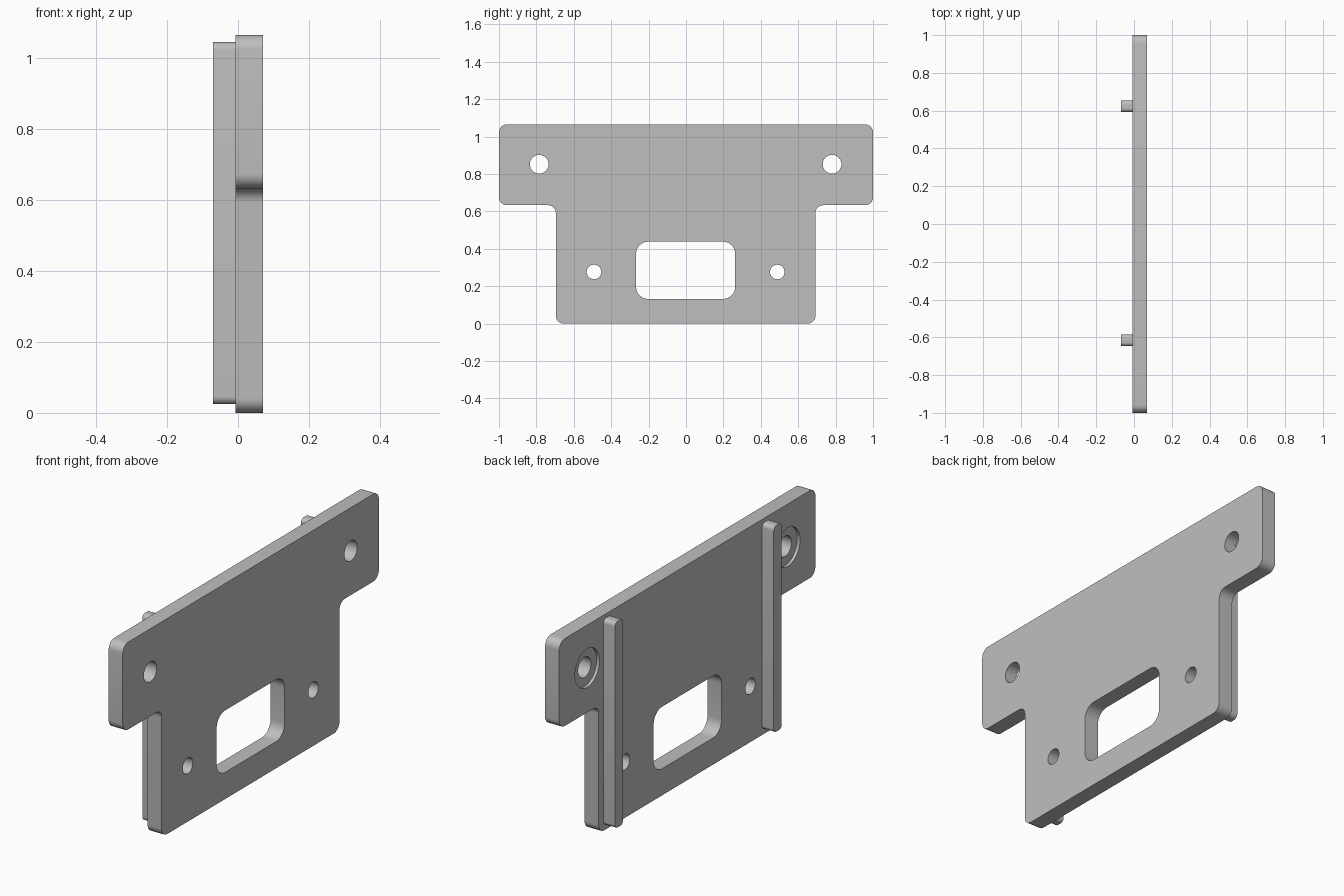
import bpy
import bmesh
from math import pi, cos, sin
from mathutils import Vector

cube = bpy.data.objects.get("Cube")
if cube:
    bpy.data.objects.remove(cube, do_unlink=True)

grey = bpy.data.materials.new("light_grey")
grey.use_nodes = True
COLOUR = (0.52, 0.52, 0.52, 1)
grey.diffuse_color = COLOUR
grey.node_tree.nodes["Principled BSDF"].inputs["Base Color"].default_value = COLOUR

FRONT, FACE, BACK = 0.07, -0.007, -0.07  # x levels of plate and ribs
SHIFT = -0.002                           # slight sideways offset of the details


def rounded(corners, radius, steps=8):
    """Round every right-angled corner of a (y, z) outline."""
    points = []
    for i, c in enumerate(corners):
        c = Vector(c)
        a = (Vector(corners[i - 1]) - c).normalized() * radius
        b = (Vector(corners[(i + 1) % len(corners)]) - c).normalized() * radius
        for k in range(steps + 1):
            t = k / steps * pi / 2
            points.append(c + a * (1 - sin(t)) + b * (1 - cos(t)))
    return points


def rectangle(y0, y1, z0, z1, radius):
    return rounded([(y0, z0), (y1, z0), (y1, z1), (y0, z1)], radius)


def circle(y, z, radius, sides=40):
    return [(y + radius * cos(2 * pi * i / sides), z + radius * sin(2 * pi * i / sides))
            for i in range(sides)]


def prism(name, outline, x0, x1):
    """Extrude a (y, z) outline along x."""
    bm = bmesh.new()
    face = bm.faces.new([bm.verts.new((x0, y, z)) for y, z in outline])
    made = bmesh.ops.extrude_face_region(bm, geom=[face])["geom"]
    verts = [v for v in made if isinstance(v, bmesh.types.BMVert)]
    bmesh.ops.translate(bm, verts=verts, vec=(x1 - x0, 0, 0))
    bmesh.ops.recalc_face_normals(bm, faces=bm.faces)
    mesh = bpy.data.meshes.new(name)
    bm.to_mesh(mesh)
    bm.free()
    mesh.materials.append(grey)
    obj = bpy.data.objects.new(name, mesh)
    bpy.context.collection.objects.link(obj)
    return obj


def activate(obj):
    bpy.ops.object.select_all(action='DESELECT')
    obj.select_set(True)
    bpy.context.view_layer.objects.active = obj


def cut(obj, outline, x0=-0.2, x1=0.2):
    cutter = prism("cutter", outline, x0, x1)
    cutter.hide_render = True
    mod = obj.modifiers.new("cut", 'BOOLEAN')
    mod.operation = 'DIFFERENCE'
    mod.solver = 'EXACT'
    mod.object = cutter
    activate(obj)
    bpy.ops.object.modifier_apply(modifier=mod.name)
    bpy.data.objects.remove(cutter, do_unlink=True)


# T-shaped mounting plate
left, right = SHIFT - 0.694, SHIFT + 0.694
plate = prism("mounting_plate", rounded([
    (left, 0), (right, 0), (right, 0.633), (1, 0.633),
    (1, 1.065), (-1, 1.065), (-1, 0.633), (left, 0.633)], 0.042), FACE, FRONT)

# Window, screw holes and shallow counterbores
cut(plate, rectangle(SHIFT - 0.265, SHIFT + 0.265, 0.132, 0.438, 0.065))
for side in (-1, 1):
    cut(plate, circle(SHIFT + side * 0.783, 0.852, 0.05))
    cut(plate, circle(SHIFT + side * 0.49, 0.276, 0.039))
    cut(plate, circle(SHIFT + side * 0.783, 0.852, 0.095), -0.2, FACE + 0.015)

# Vertical ribs on the rear face
ribs = [prism(name, rectangle(y - 0.031, y + 0.031, 0.025, 1.045, 0.021), BACK, FACE)
        for name, y in (("rib_front", -0.616), ("rib_rear", 0.623))]

for obj in [plate] + ribs:
    activate(obj)
    bpy.ops.object.shade_smooth_by_angle(angle=pi / 6)
